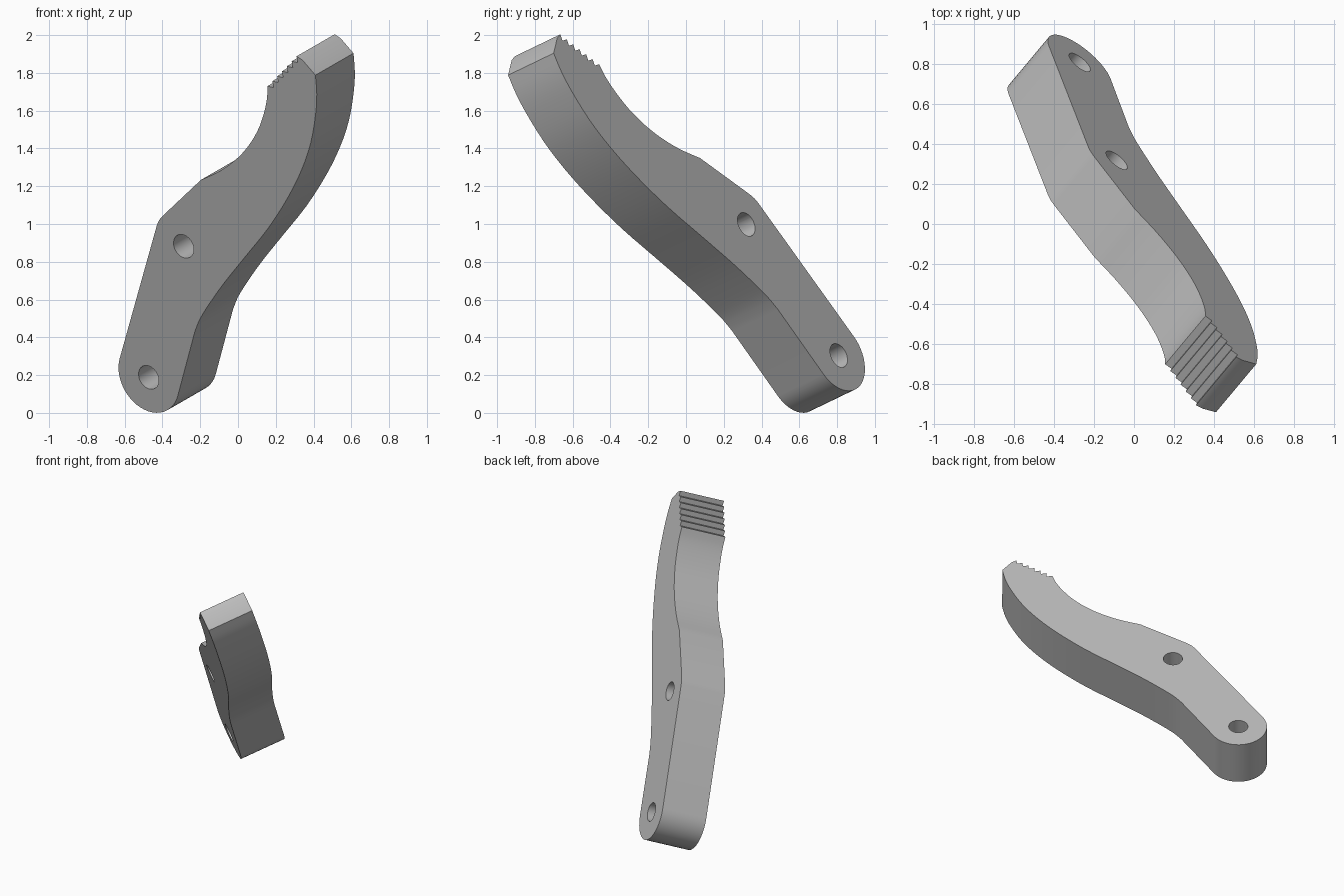
import bpy
import math
from mathutils import Vector, Matrix

if "Cube" in bpy.data.objects:
    bpy.data.objects.remove(bpy.data.objects["Cube"])

# Tilted plate frame: local z points out of the front face
NORMAL = Vector((0.602, 0.72, 0.347)).normalized()
OFFSET = 0.189
THICK = 0.335
FOOT_R, HOLE_R = 0.2, 0.067

out = -NORMAL
side = Vector((NORMAL.y, -NORMAL.x, 0)).normalized()
up = out.cross(side)
frame = Matrix((side, up, out)).transposed().to_4x4()
frame.translation = NORMAL * OFFSET
to_local = frame.inverted()


def flat(x, z):
    """Drop an (x, z) position onto the front face, in plate coordinates."""
    y = (OFFSET - NORMAL.x * x - NORMAL.z * z) / NORMAL.y
    return (to_local @ Vector((x, y, z))).to_2d()


def smooth(points, steps=3):
    """Rounded path through the points."""
    pts = [flat(*p) for p in points]
    pts = [2 * pts[0] - pts[1]] + pts + [2 * pts[-1] - pts[-2]]
    path = []
    for a, b, c, d in zip(pts, pts[1:], pts[2:], pts[3:]):
        for i in range(steps):
            t = i / steps
            path.append(0.5 * (2 * b + (c - a) * t + (2 * a - 5 * b + 4 * c - d) * t ** 2
                               + (3 * b - a - 3 * c + d) * t ** 3))
    return path + [pts[-2]]


def prism(name, outline, z_top, z_bottom):
    """Solid from a flat outline, placed in the plate frame."""
    n = len(outline)
    verts = [(p.x, p.y, z) for z in (z_top, z_bottom) for p in outline]
    faces = [tuple(range(n)), tuple(range(2 * n - 1, n - 1, -1))]
    faces += [(i, n + i, n + (i + 1) % n, (i + 1) % n) for i in range(n)]
    mesh = bpy.data.meshes.new(name)
    mesh.from_pydata(verts, [], faces)
    obj = bpy.data.objects.new(name, mesh)
    bpy.context.collection.objects.link(obj)
    obj.matrix_world = frame
    return obj


def arc(centre, radius, start, end, count):
    return [centre + radius * Vector((math.cos(a), math.sin(a)))
            for a in (start + (end - start) * i / count for i in range(count + 1))]


# Long outer curve from the foot to the tip
belly = smooth([(-0.228, 0.432), (-0.2, 0.5), (-0.15, 0.58), (-0.075, 0.686), (0.036, 0.824),
                (0.16, 0.978), (0.265, 1.142), (0.338, 1.29), (0.386, 1.433),
                (0.411, 1.582), (0.417, 1.688), (0.41, 1.788)])

# Blunt tip and saw teeth
tip_start, tip_end, teeth = (0.31, 1.888), (0.156, 1.73), 6
crest = [flat(0.342, 1.867)]
for i in range(teeth):
    x = tip_start[0] + (tip_end[0] - tip_start[0]) * i / teeth
    z = tip_start[1] + (tip_end[1] - tip_start[1]) * i / teeth
    crest += [flat(x, z), flat(x + 0.006, z - 0.034)]

# Inner curve from the teeth to the shoulder
inner = smooth([tip_end, (0.153, 1.661), (0.136, 1.582), (0.103, 1.492), (0.05, 1.407),
                (-0.015, 1.338), (-0.1, 1.278), (-0.197, 1.233)])
shoulder = [flat(-0.402, 1.04), flat(-0.418, 1.02), flat(-0.429, 0.995)]

# Round foot joined by tangent lines
foot = flat(-0.473, 0.188)
to_left, to_right = shoulder[-1] - foot, belly[0] - foot
begin = math.atan2(to_left.y, to_left.x) + math.acos(FOOT_R / to_left.length)
finish = math.atan2(to_right.y, to_right.x) - math.acos(FOOT_R / to_right.length) + math.tau
heel = arc(foot, FOOT_R, begin, finish, 24)

lever = prism("lever_arm", belly + crest + inner + shoulder + heel, 0, -THICK)

# Two through holes
for centre in (foot, flat(-0.288, 0.882)):
    cutter = prism("hole_cutter", arc(centre, HOLE_R, 0, math.tau, 32)[:-1], 0.1, -THICK - 0.1)
    cutter.hide_render = True
    mod = lever.modifiers.new("hole", "BOOLEAN")
    mod.operation = "DIFFERENCE"
    mod.solver = "EXACT"
    mod.object = cutter
    bpy.context.view_layer.objects.active = lever
    bpy.ops.object.modifier_apply(modifier=mod.name)
    bpy.data.objects.remove(cutter)

# Plain grey finish, smooth curves with crisp edges
grey = bpy.data.materials.new("plain_grey")
grey.use_nodes = True
grey.diffuse_color = (0.5, 0.5, 0.5, 1)
grey.node_tree.nodes["Principled BSDF"].inputs["Base Color"].default_value = (0.5, 0.5, 0.5, 1)
lever.data.materials.clear()
lever.data.materials.append(grey)
for face in lever.data.polygons:
    face.material_index = 0
    face.use_smooth = True
lever.data.set_sharp_from_angle(angle=math.radians(25))
